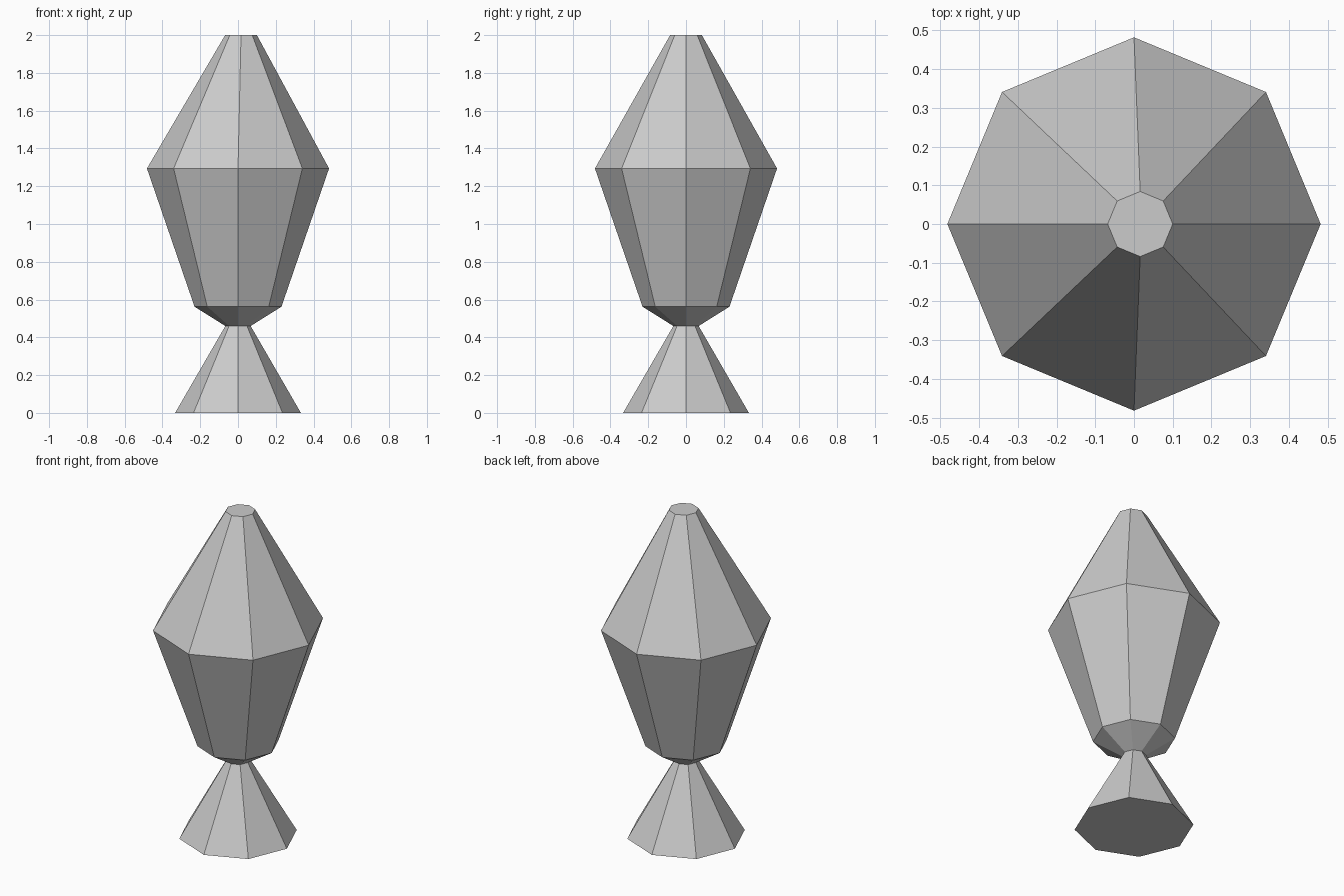
import bpy, bmesh
from math import cos, sin, pi

cube = bpy.data.objects.get("Cube")
if cube:
    bpy.data.objects.remove(cube, do_unlink=True)

SIDES = 8

grey = bpy.data.materials.new("light_grey")
grey.use_nodes = True
colour = (0.6, 0.6, 0.6, 1)
grey.diffuse_color = colour
grey.node_tree.nodes["Principled BSDF"].inputs["Base Color"].default_value = colour


def ring(bm, radius, z, shift=0):
    """One octagonal loop with a corner on each axis."""
    return [bm.verts.new((shift + radius * cos(2 * pi * i / SIDES),
                          radius * sin(2 * pi * i / SIDES), z))
            for i in range(SIDES)]


def loft(name, profile):
    """Closed faceted solid through rings of (radius, height, x shift)."""
    bm = bmesh.new()
    rings = [ring(bm, *p) for p in profile]
    for low, high in zip(rings, rings[1:]):
        for i in range(SIDES):
            j = (i + 1) % SIDES
            bm.faces.new((low[i], low[j], high[j], high[i]))
    bm.faces.new(rings[0][::-1])
    bm.faces.new(rings[-1])
    mesh = bpy.data.meshes.new(name)
    bm.to_mesh(mesh)
    bm.free()
    mesh.materials.append(grey)
    obj = bpy.data.objects.new(name, mesh)
    bpy.context.collection.objects.link(obj)
    return obj


# Whole ornament: flared foot, narrow neck, cup, and tapered cap with an off-centre tip
loft("faceted_finial", [
    (0.333, 0, 0),
    (0.067, 0.46, 0),
    (0.23, 0.562, 0),
    (0.482, 1.294, 0),
    (0.084, 2, 0.016),
])
